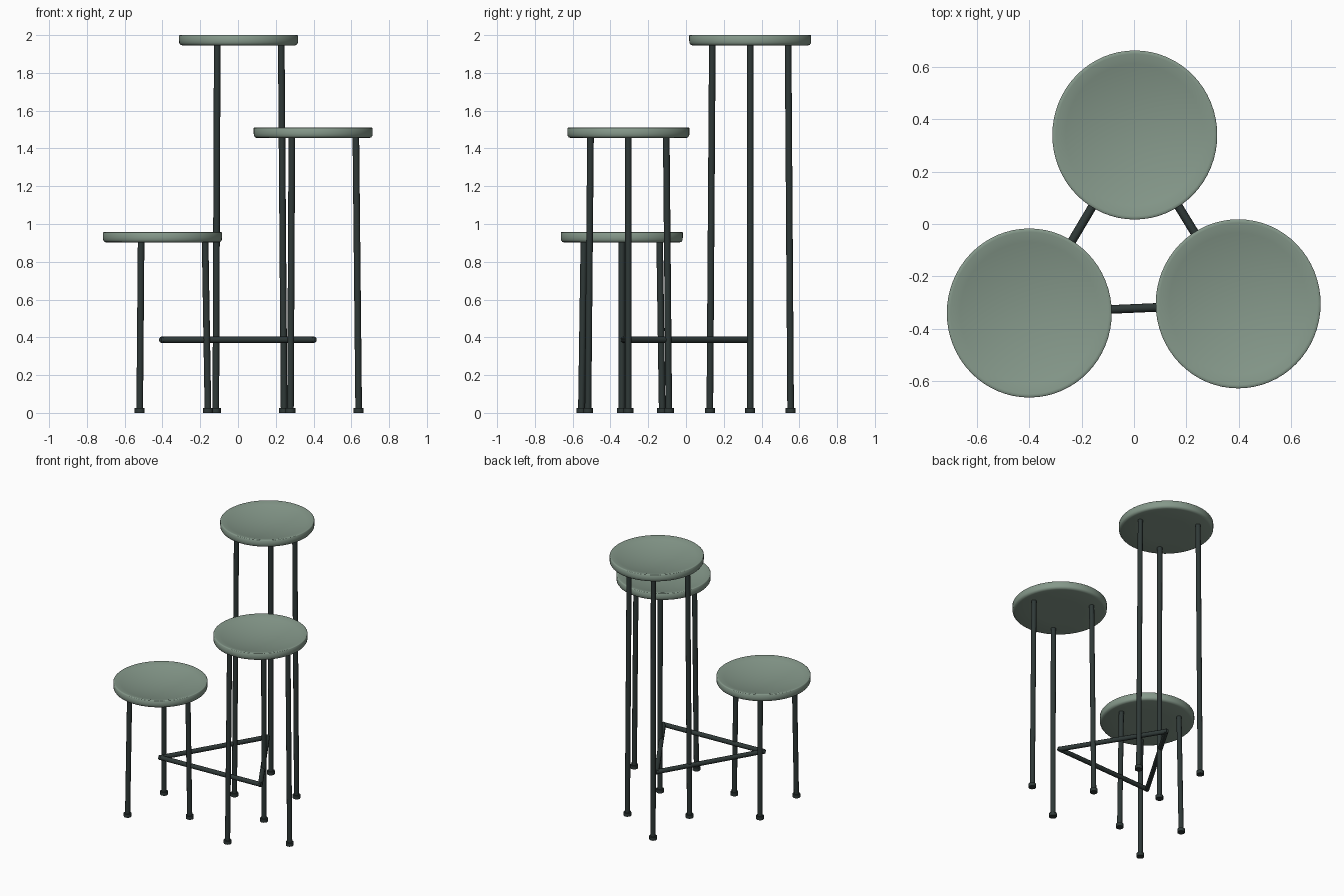
import bpy, bmesh, math
from mathutils import Vector

if "Cube" in bpy.data.objects:
    bpy.data.objects.remove(bpy.data.objects["Cube"])


def material(name, rgb):
    m = bpy.data.materials.new(name)
    m.diffuse_color = (*rgb, 1)
    m.use_nodes = True
    m.node_tree.nodes["Principled BSDF"].inputs["Base Color"].default_value = m.diffuse_color
    return m


SAGE = material("sage_green", (0.235, 0.315, 0.255))
DARK = material("dark_green_metal", (0.028, 0.040, 0.038))


def finish(bm, name, mat, angle):
    bmesh.ops.recalc_face_normals(bm, faces=bm.faces)
    me = bpy.data.meshes.new(name)
    bm.to_mesh(me)
    bm.free()
    me.materials.append(mat)
    ob = bpy.data.objects.new(name, me)
    bpy.context.collection.objects.link(ob)
    bpy.ops.object.select_all(action='DESELECT')
    ob.select_set(True)
    bpy.context.view_layer.objects.active = ob
    bpy.ops.object.shade_smooth_by_angle(angle=math.radians(angle))
    return ob


def rod(name, a, b, r, sides=12):
    """Round bar between two points."""
    a, b = Vector(a), Vector(b)
    d = b - a
    bm = bmesh.new()
    bmesh.ops.create_cone(bm, cap_ends=True, segments=sides,
                          radius1=r, radius2=r, depth=d.length)
    rot = Vector((0, 0, 1)).rotation_difference(d.normalized()).to_matrix().to_4x4()
    bmesh.ops.transform(bm, matrix=rot, verts=bm.verts)
    bmesh.ops.translate(bm, vec=(a + b) / 2, verts=bm.verts)
    return finish(bm, name, DARK, 40)


def seat(name, cx, cy, top):
    """Dished round seat, revolved from a profile and slightly longer in y."""
    R, lip, depth = 0.315, 0.302, 0.045
    prof = [(0, -0.055), (0.15, -0.055), (0.297, -0.055), (0.308, -0.051),
            (0.314, -0.042), (R, -0.03), (R, -0.003), (R - 0.003, 0), (lip, 0)]
    prof += [(lip * t / 8, -depth * (1 - (t / 8) ** 2)) for t in range(7, -1, -1)]
    bm = bmesh.new()
    vs = [bm.verts.new((r, 0, z)) for r, z in prof]
    es = [bm.edges.new(p) for p in zip(vs, vs[1:])]
    bmesh.ops.spin(bm, geom=vs + es, cent=(0, 0, 0), axis=(0, 0, 1),
                   angle=math.tau, steps=64, use_duplicate=False)
    bmesh.ops.remove_doubles(bm, verts=bm.verts, dist=0.0002)
    bmesh.ops.scale(bm, vec=(1, 1.025, 1), verts=bm.verts)
    bmesh.ops.translate(bm, vec=(cx, cy, top), verts=bm.verts)
    return finish(bm, name, SAGE, 46)


# Three seats of rising height, each on three slightly splayed legs
stools = [("low", -0.400, -0.340, 0.957),
          ("middle", 0.398, -0.305, 1.510),
          ("tall", 0.003, 0.340, 2.000)]
for label, cx, cy, top in stools:
    seat(label + "_seat", cx, cy, top)
    for i in range(3):
        c, s = math.cos(i * math.tau / 3), math.sin(i * math.tau / 3) * 1.025

        def at(r, z):
            return (cx + r * c, cy + r * s, z)

        rod(f"{label}_leg_{i + 1}", at(0.241, 0.005), at(0.226, top - 0.052), 0.0175)
        rod(f"{label}_foot_{i + 1}", at(0.241, 0), at(0.241, 0.025), 0.0265)

# Triangle of stretcher bars joining the stool centres
for i in range(3):
    a = Vector((*stools[i][1:3], 0.387))
    b = Vector((*stools[(i + 1) % 3][1:3], 0.387))
    e = (b - a).normalized() * 0.008
    rod(f"stretcher_{i + 1}", a - e, b + e, 0.0165)
